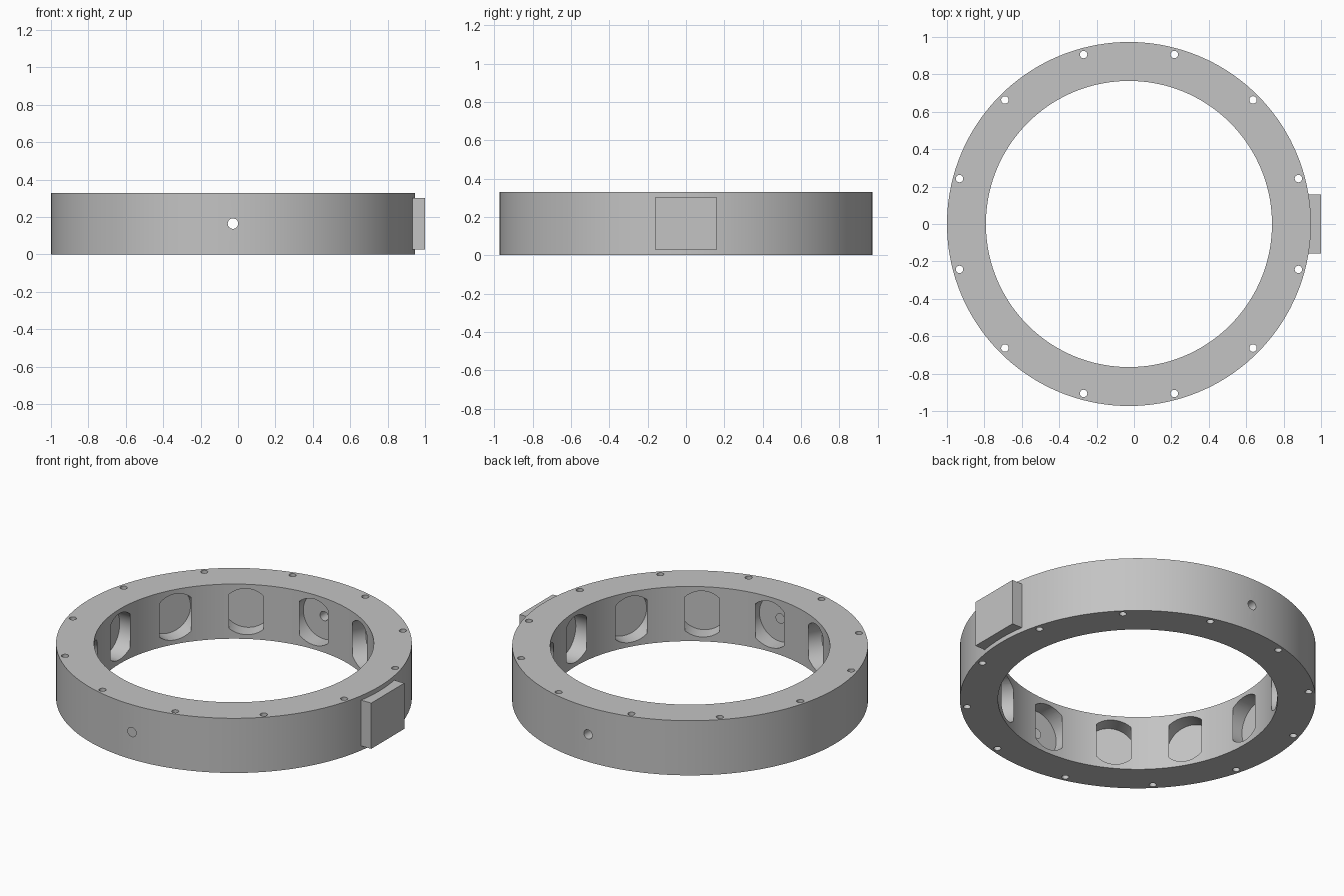
import bpy, bmesh
from math import radians
from mathutils import Matrix

if "Cube" in bpy.data.objects:
    bpy.data.objects.remove(bpy.data.objects["Cube"], do_unlink=True)

CX = -0.027                    # ring axis
OUTER, INNER, HEIGHT = 0.973, 0.765, 0.33
MID = HEIGHT / 2

grey = bpy.data.materials.new("plain grey")
grey.use_nodes = True
colour = (0.55, 0.55, 0.55, 1)
grey.diffuse_color = colour
grey.node_tree.nodes["Principled BSDF"].inputs["Base Color"].default_value = colour


def make_object(name, bm):
    bmesh.ops.recalc_face_normals(bm, faces=bm.faces)
    mesh = bpy.data.meshes.new(name)
    bm.to_mesh(mesh)
    bm.free()
    mesh.materials.append(grey)
    obj = bpy.data.objects.new(name, mesh)
    bpy.context.collection.objects.link(obj)
    return obj


def add_cylinder(bm, radius, length, matrix, sides):
    bmesh.ops.create_cone(bm, cap_ends=True, segments=sides, radius1=radius,
                          radius2=radius, depth=length, matrix=matrix)


def radial(angle, start, end):
    """Placement of a cylinder lying along a spoke of the ring."""
    return (Matrix.Translation((CX, 0, MID)) @ Matrix.Rotation(radians(angle), 4, 'Z')
            @ Matrix.Translation(((start + end) / 2, 0, 0))
            @ Matrix.Rotation(radians(90), 4, 'Y'))


def cut(target, bm):
    cutter = make_object("cutter", bm)
    cutter.hide_render = True
    mod = target.modifiers.new("cut", 'BOOLEAN')
    mod.operation = 'DIFFERENCE'
    mod.solver = 'EXACT'
    mod.object = cutter
    bpy.context.view_layer.objects.active = target
    bpy.ops.object.modifier_apply(modifier=mod.name)
    bpy.data.objects.remove(cutter, do_unlink=True)


# Ring body: rectangular section spun about the axis
bm = bmesh.new()
section = [bm.verts.new((CX + r, 0, z)) for r, z in
           ((INNER, 0), (OUTER, 0), (OUTER, HEIGHT), (INNER, HEIGHT))]
edges = [bm.edges.new((section[i], section[(i + 1) % 4])) for i in range(4)]
bmesh.ops.spin(bm, geom=section + edges, cent=(CX, 0, 0), axis=(0, 0, 1),
               angle=radians(360), steps=144)
bmesh.ops.remove_doubles(bm, verts=bm.verts, dist=0.0001)
ring = make_object("ring_body", bm)

# Round pockets inside the wall, just breaking through the inner face
bm = bmesh.new()
for i in range(12):
    add_cylinder(bm, 0.139, 0.101, radial(30 * i, 0.759, 0.86), 48)
    # Bolt holes through the rim, between the pockets
    spot = (Matrix.Translation((CX, 0, MID)) @ Matrix.Rotation(radians(30 * i + 15), 4, 'Z')
            @ Matrix.Translation((0.938, 0, 0)))
    add_cylinder(bm, 0.02, 1, spot, 20)
cut(ring, bm)

# Cross holes from the front and back into their pockets
bm = bmesh.new()
for angle in (90, -90):
    add_cylinder(bm, 0.028, 0.3, radial(angle, 0.8, 1.1), 24)
cut(ring, bm)

bpy.ops.object.select_all(action='DESELECT')
ring.select_set(True)
bpy.context.view_layer.objects.active = ring
bpy.ops.object.shade_smooth_by_angle(angle=radians(20))

# Rectangular side block
bm = bmesh.new()
bmesh.ops.create_cube(bm, size=1, matrix=Matrix.Translation((0.96, 0, MID))
                      @ Matrix.Diagonal((0.08, 0.316, 0.276, 1)))
make_object("side_block", bm)
